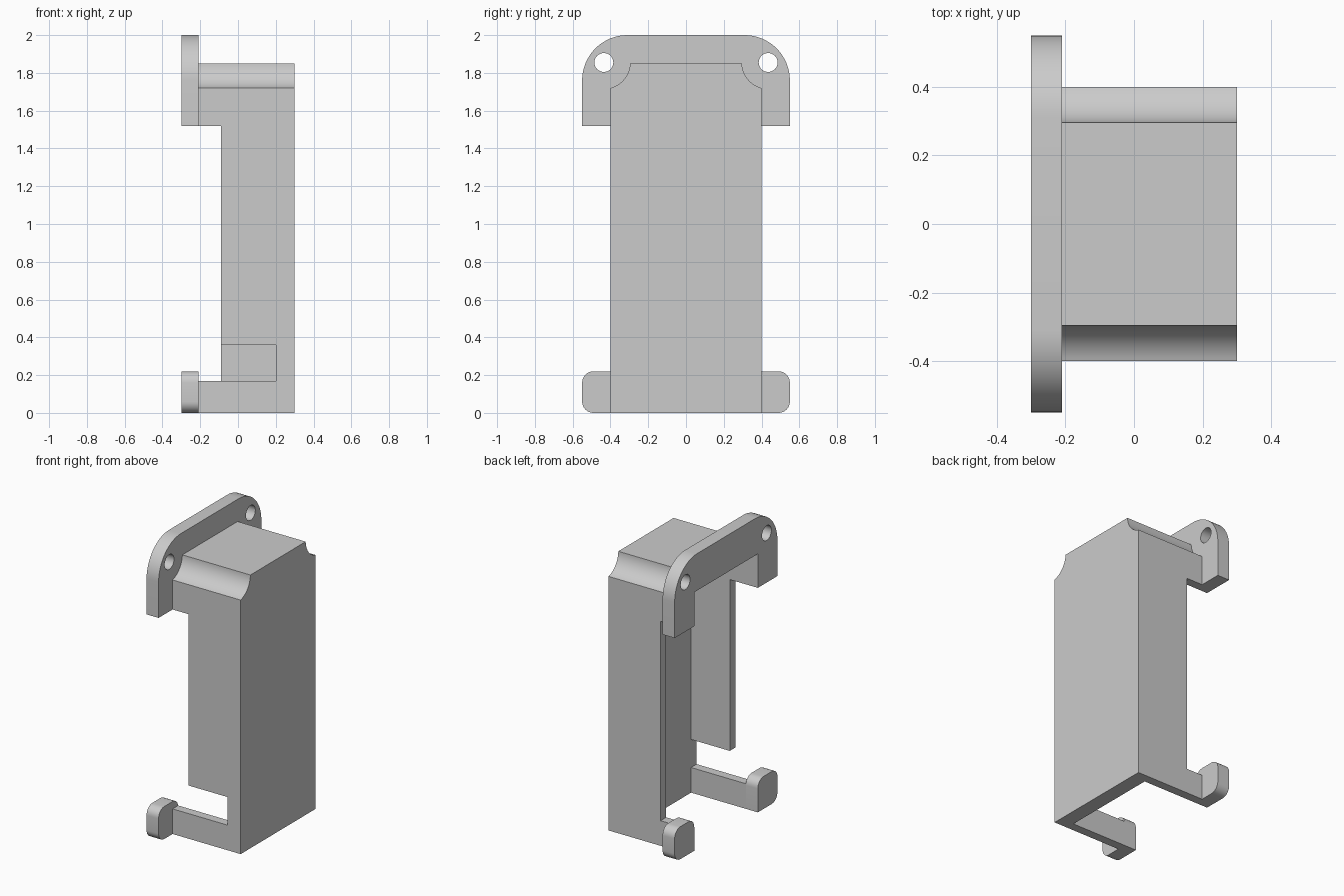
import bpy, bmesh
from math import cos, sin, radians, atan2, hypot

if "Cube" in bpy.data.objects:
    bpy.data.objects.remove(bpy.data.objects["Cube"])

grey = bpy.data.materials.new("plain grey")
grey.use_nodes = True
colour = (0.6, 0.6, 0.6, 1)
grey.diffuse_color = colour
grey.node_tree.nodes["Principled BSDF"].inputs["Base Color"].default_value = colour

BACK, PLATE, WALL, INNER, FRONT = -0.3, -0.21, -0.09, 0.2, 0.3
HALF, INSIDE, WIDE = 0.4, 0.34, 0.55
HOLE_Y, HOLE_Z = 0.435, 1.855


def arc(cy, cz, r, a0, a1, steps=16):
    return [(cy + r * cos(radians(a0 + (a1 - a0) * i / steps)),
             cz + r * sin(radians(a0 + (a1 - a0) * i / steps))) for i in range(steps + 1)]


def mirrored(half):
    """Complete a right-hand profile with its mirror image."""
    return half + [(-y, z) for y, z in reversed(half)]


def extrude(name, profile, x0, x1):
    """Extrude a y-z profile along x."""
    bm = bmesh.new()
    face = bm.faces.new([bm.verts.new((x0, y, z)) for y, z in profile])
    new = bmesh.ops.extrude_face_region(bm, geom=[face])["geom"]
    bmesh.ops.translate(bm, vec=(x1 - x0, 0, 0),
                        verts=[v for v in new if isinstance(v, bmesh.types.BMVert)])
    bmesh.ops.recalc_face_normals(bm, faces=bm.faces[:])
    mesh = bpy.data.meshes.new(name)
    bm.to_mesh(mesh)
    bm.free()
    mesh.materials.append(grey)
    obj = bpy.data.objects.new(name, mesh)
    bpy.context.collection.objects.link(obj)
    return obj


def box(name, x0, x1, y0, y1, z0, z1):
    return extrude(name, [(y0, z0), (y1, z0), (y1, z1), (y0, z1)], x0, x1)


def cut(obj, cutters):
    for c in cutters:
        mod = obj.modifiers.new("cut", "BOOLEAN")
        mod.operation, mod.solver, mod.object = "DIFFERENCE", "EXACT", c
    bpy.context.view_layer.update()
    result = obj.evaluated_get(bpy.context.evaluated_depsgraph_get())
    mesh = bpy.data.meshes.new_from_object(result)
    obj.modifiers.clear()
    obj.data = mesh


# Cutters: hollow interior, open sides at the back, one side slot, screw holes
cavity = box("cavity_cutter", -0.6, INNER, -INSIDE, INSIDE, -0.2, 1.75)
side_gap = box("side_gap_cutter", -0.6, WALL, -0.7, 0.7, 0.17, 1.52)
slot = box("slot_cutter", -0.6, INNER, -0.7, -0.2, 0.17, 0.36)
holes = [extrude("hole_cutter", arc(s * HOLE_Y, HOLE_Z, 0.05, 0, 360, 32)[:-1], -0.6, 0)
         for s in (-1, 1)]

# Housing with scooped top corners around the screw holes
r = hypot(HOLE_Y - HALF, HOLE_Z - 1.72)
a0 = 360 - 90 - atan2(HOLE_Y - HALF, HOLE_Z - 1.72) * 57.2958
a1 = 180 + atan2(HOLE_Z - 1.85, HOLE_Y - 0.3) * 57.2958
housing = extrude("housing", mirrored([(HALF, 0)] + arc(HOLE_Y, HOLE_Z, r, a0, a1)), PLATE, FRONT)
cut(housing, [cavity, side_gap, slot])

# Mounting flange with rounded shoulders
flange = extrude("mounting_flange",
                 mirrored([(WIDE, 1.52)] + arc(0.31, 1.76, 0.24, 0, 90)), BACK, PLATE)
cut(flange, [cavity] + holes)

# Lower feet at the ends of the arms
R = 0.06
parts = [housing, flange]
for s, name in ((-1, "right_foot"), (1, "left_foot")):
    outline = ([(INSIDE, 0)] + arc(WIDE - R, R, R, -90, 0, 8)
               + arc(WIDE - R, 0.22 - R, R, 0, 90, 8) + arc(INSIDE + R, 0.22 - R, R, 90, 180, 8))
    parts.append(extrude(name, [(s * y, z) for y, z in outline], BACK, PLATE))

for c in [cavity, side_gap, slot] + holes:
    bpy.data.objects.remove(c)

# Smooth curved surfaces, keep edges sharp
bpy.ops.object.select_all(action="DESELECT")
for p in parts:
    p.select_set(True)
bpy.context.view_layer.objects.active = housing
bpy.ops.object.shade_smooth_by_angle(angle=radians(30))
